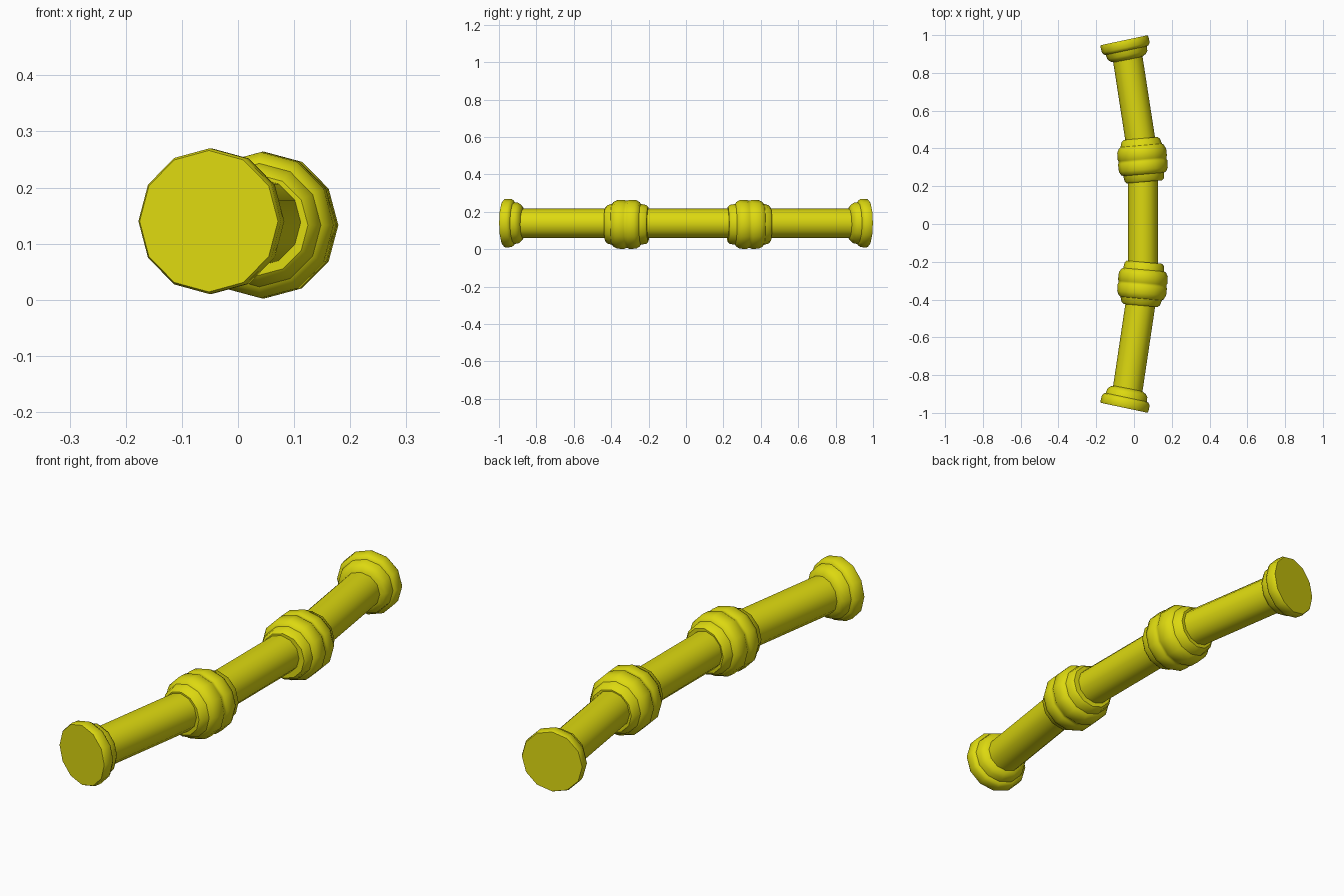
import bpy, bmesh, math
from mathutils import Vector

cube = bpy.data.objects.get("Cube")
if cube:
    bpy.data.objects.remove(cube)

yellow = bpy.data.materials.new("yellow")
yellow.use_nodes = True
colour = (0.72, 0.69, 0.005, 1)
yellow.diffuse_color = colour
yellow.node_tree.nodes["Principled BSDF"].inputs["Base Color"].default_value = colour

SIDES = 12


def lathe(name, profile, centre, axis):
    """Revolve (distance, radius) pairs about a horizontal axis, with closed ends."""
    axis = Vector(axis).normalized()
    up = Vector((0, 0, 1))
    side = axis.cross(up)
    bm = bmesh.new()
    rings = []
    for dist, radius in profile:
        ring = []
        for i in range(SIDES):
            a = math.tau * i / SIDES
            ring.append(bm.verts.new(Vector(centre) + axis * dist
                                     + (side * math.cos(a) + up * math.sin(a)) * radius))
        rings.append(ring)
    for r0, r1 in zip(rings, rings[1:]):
        for i in range(SIDES):
            j = (i + 1) % SIDES
            bm.faces.new((r0[i], r0[j], r1[j], r1[i]))
    bm.faces.new(rings[0])
    bm.faces.new(rings[-1])
    bmesh.ops.recalc_face_normals(bm, faces=bm.faces)
    mesh = bpy.data.meshes.new(name)
    bm.to_mesh(mesh)
    bm.free()
    mesh.materials.append(yellow)
    obj = bpy.data.objects.new(name, mesh)
    bpy.context.collection.objects.link(obj)
    bpy.ops.object.select_all(action="DESELECT")
    obj.select_set(True)
    bpy.context.view_layer.objects.active = obj
    bpy.ops.object.shade_smooth_by_angle(angle=math.radians(38))


def tube(name, start, end, radius):
    span = Vector(end) - Vector(start)
    lathe(name, [(0, radius), (span.length, radius)], start, span)


def heading(sign, degrees):
    a = math.radians(degrees)
    return (-math.sin(a), sign * math.cos(a), 0)


# Stepped collar (inner end first) and flared end cap (outer face first)
COLLAR = [(-0.115, 0.075), (-0.115, 0.094), (-0.105, 0.104), (-0.075, 0.109),
          (-0.07, 0.119), (-0.05, 0.130), (-0.012, 0.131), (-0.006, 0.127),
          (0.006, 0.127), (0.012, 0.131), (0.05, 0.130), (0.072, 0.119),
          (0.078, 0.110), (0.105, 0.102), (0.115, 0.090), (0.115, 0.075)]
CAP = [(0, 0.126), (-0.008, 0.130), (-0.04, 0.129), (-0.052, 0.121),
       (-0.056, 0.112), (-0.08, 0.108), (-0.095, 0.096), (-0.105, 0.076)]

# Straight middle bar
tube("middle_bar", (0.047, -0.3, 0.138), (0.047, 0.32, 0.138), 0.079)

# Angled bar, collar and cap at each end
for label, sign, collar_y in (("front", -1, 0.317), ("back", 1, 0.338)):
    tube(label + "_bar", (0.05, sign * collar_y, 0.138),
         (-0.04, sign * 0.92, 0.138), 0.079)
    lathe(label + "_collar", COLLAR, (0.045, sign * collar_y, 0.133), heading(sign, 5))
    lathe(label + "_cap", CAP, (-0.052, sign * 0.973, 0.14), heading(sign, 12))
